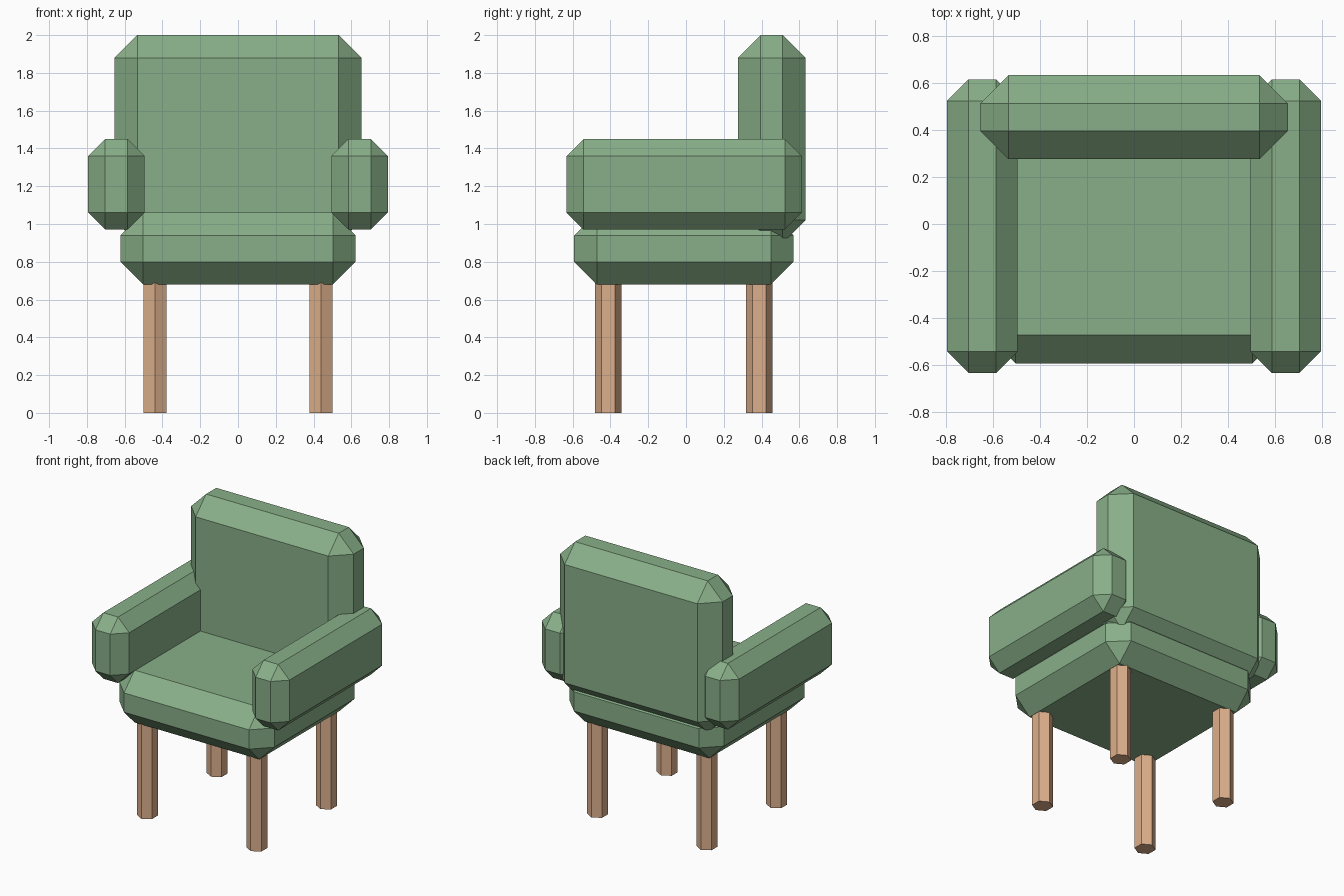
import bpy, bmesh, math
from mathutils import Matrix, Vector

if "Cube" in bpy.data.objects:
    bpy.data.objects.remove(bpy.data.objects["Cube"])


def material(name, rgb):
    m = bpy.data.materials.new(name)
    m.diffuse_color = (*rgb, 1)
    m.use_nodes = True
    m.node_tree.nodes["Principled BSDF"].inputs["Base Color"].default_value = m.diffuse_color
    return m


green = material("green fabric", (0.25, 0.43, 0.25))
wood = material("light wood", (0.72, 0.43, 0.26))


def finish(name, bm, mat):
    me = bpy.data.meshes.new(name)
    bmesh.ops.recalc_face_normals(bm, faces=bm.faces[:])
    bm.to_mesh(me)
    bm.free()
    me.materials.append(mat)
    ob = bpy.data.objects.new(name, me)
    bpy.context.collection.objects.link(ob)


def cushion(name, lo, hi, chamfer):
    """Box between two corners with all edges chamfered."""
    lo, hi = Vector(lo), Vector(hi)
    bm = bmesh.new()
    bmesh.ops.create_cube(bm, size=1, matrix=Matrix.Translation((lo + hi) / 2)
                          @ Matrix.Diagonal((*(hi - lo), 1)))
    bmesh.ops.bevel(bm, geom=bm.edges[:], offset=chamfer, offset_type='OFFSET',
                    segments=1, affect='EDGES', clamp_overlap=True)
    finish(name, bm, green)


def leg(name, x, y, height=0.69, radius=0.07):
    """Six-sided post with a corner facing front."""
    bm = bmesh.new()
    bmesh.ops.create_cone(bm, cap_ends=True, segments=6, radius1=radius,
                          radius2=radius, depth=height)
    # Put one corner on the y axis whatever the primitive's start angle
    v = bm.verts[:][0].co
    turn = math.pi / 2 - math.atan2(v.y, v.x)
    bmesh.ops.transform(bm, verts=bm.verts[:],
                        matrix=Matrix.Translation((x, y, height / 2))
                        @ Matrix.Rotation(turn, 4, 'Z'))
    finish(name, bm, wood)


# Seat and backrest
cushion("seat", (-0.622, -0.592, 0.68), (0.622, 0.57, 1.06), 0.12)
cushion("backrest", (-0.653, 0.275, 0.90), (0.653, 0.632, 2.0), 0.12)

# Mirrored armrests and legs
for side, s in (("left", -1), ("right", 1)):
    xs = sorted((s * 0.495, s * 0.793))
    cushion(side + "_armrest", (xs[0], -0.632, 0.97), (xs[1], 0.613, 1.45), 0.09)
    leg("front_" + side + "_leg", s * 0.44, -0.412)
    leg("back_" + side + "_leg", s * 0.44, 0.388)
